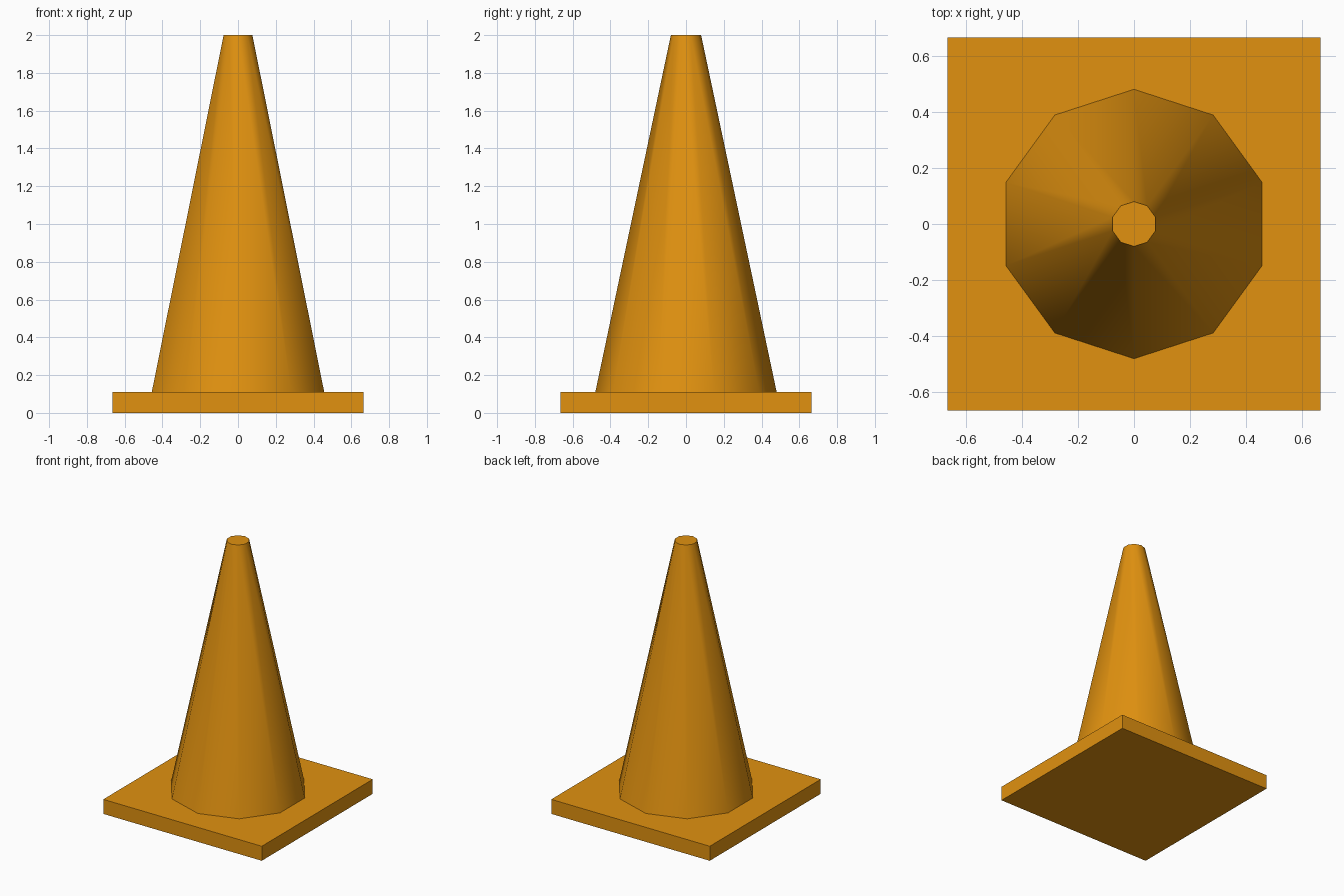
import bpy
import math

cube = bpy.data.objects.get("Cube")
if cube:
    bpy.data.objects.remove(cube, do_unlink=True)

BASE_WIDTH, BASE_HEIGHT, TOTAL_HEIGHT = 1.33, 0.11, 2.0

# Single orange colour
orange = bpy.data.materials.new("orange")
orange.use_nodes = True
colour = (0.75, 0.285, 0.005, 1)
orange.diffuse_color = colour
orange.node_tree.nodes["Principled BSDF"].inputs["Base Color"].default_value = colour


def finish(name):
    part = bpy.context.object
    part.name = name
    part.data.materials.append(orange)
    return part


# Square foot plate
bpy.ops.mesh.primitive_cube_add(size=1, location=(0, 0, BASE_HEIGHT / 2))
base = finish("base_plate")
base.scale = (BASE_WIDTH, BASE_WIDTH, BASE_HEIGHT)
bpy.ops.object.transform_apply(location=False, rotation=False, scale=True)

# Ten-sided tapered body with a flat cap, corners on the y axis
bpy.ops.mesh.primitive_cone_add(
    vertices=10, radius1=0.48, radius2=0.08,
    depth=TOTAL_HEIGHT - BASE_HEIGHT,
    location=(0, 0, (TOTAL_HEIGHT + BASE_HEIGHT) / 2))
finish("cone_body")
bpy.ops.object.shade_smooth_by_angle(angle=math.radians(40))
